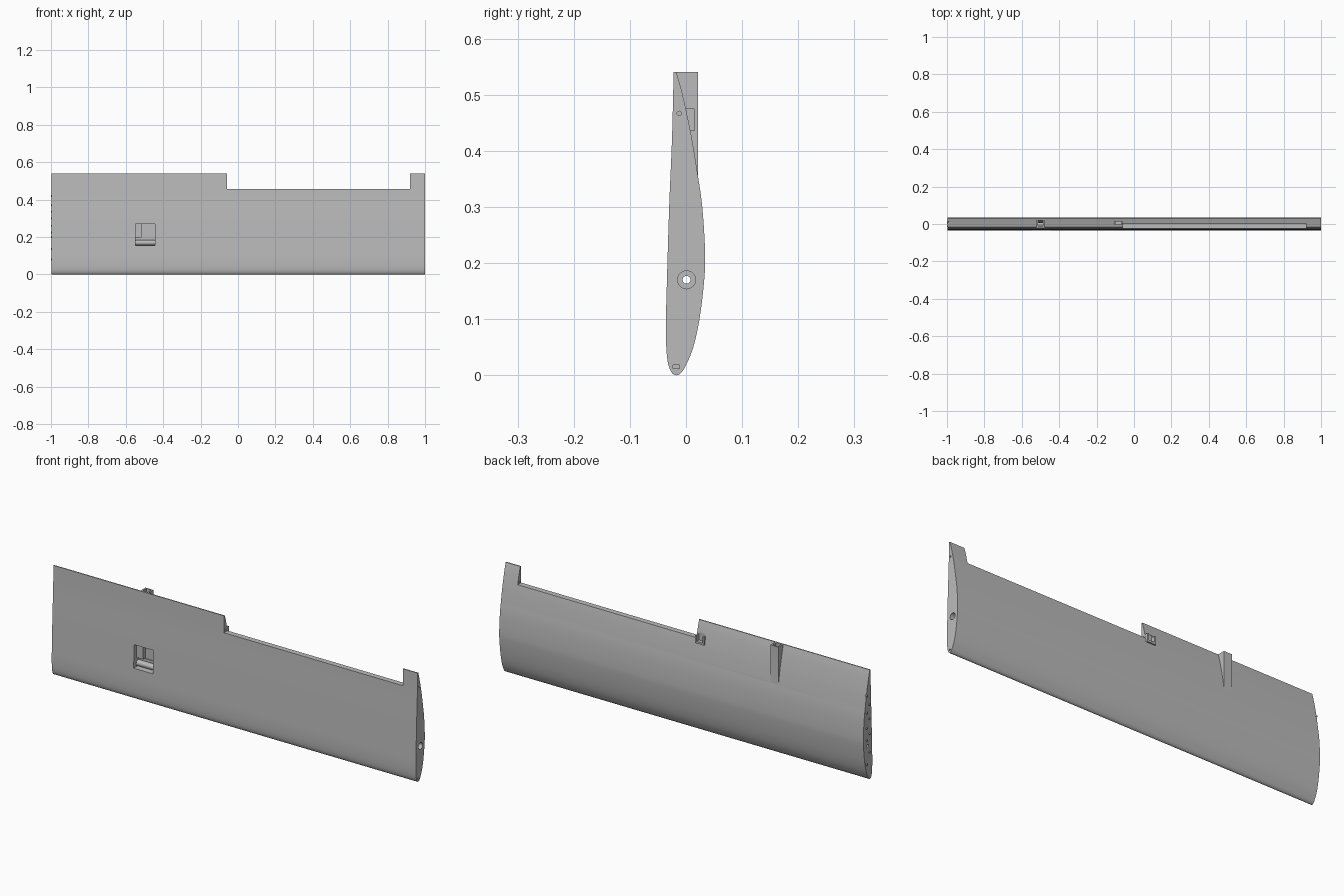
import bpy
import bmesh
import math
from mathutils import Vector

cube = bpy.data.objects.get("Cube")
if cube:
    bpy.data.objects.remove(cube)

grey = bpy.data.materials.new("light_grey")
grey.use_nodes = True
colour = (0.5, 0.5, 0.5, 1)
grey.diffuse_color = colour
for node in grey.node_tree.nodes:
    if node.type == "BSDF_PRINCIPLED":
        node.inputs["Base Color"].default_value = colour


def prism(name, profile, x0, x1):
    """Extrude a (y, z) outline along x."""
    bm = bmesh.new()
    ends = [[bm.verts.new((x, y, z)) for y, z in profile] for x in (x0, x1)]
    n = len(profile)
    for end in ends:
        bm.faces.new(end)
    for i in range(n):
        j = (i + 1) % n
        bm.faces.new((ends[0][i], ends[0][j], ends[1][j], ends[1][i]))
    bmesh.ops.recalc_face_normals(bm, faces=bm.faces)
    mesh = bpy.data.meshes.new(name)
    bm.to_mesh(mesh)
    bm.free()
    mesh.materials.append(grey)
    obj = bpy.data.objects.new(name, mesh)
    bpy.context.collection.objects.link(obj)
    return obj


def box(name, x0, x1, y0, y1, z0, z1):
    return prism(name, [(y0, z0), (y1, z0), (y1, z1), (y0, z1)], x0, x1)


def rod(name, y, z, r, x0, x1, sides=24):
    angles = [2 * math.pi * i / sides for i in range(sides)]
    return prism(name, [(y + r * math.cos(a), z + r * math.sin(a)) for a in angles], x0, x1)


def combine(target, tool, operation):
    mod = target.modifiers.new("combine", "BOOLEAN")
    mod.operation = operation
    mod.solver = "EXACT"
    mod.object = tool
    bpy.context.view_layer.objects.active = target
    bpy.ops.object.modifier_apply(modifier=mod.name)
    bpy.data.objects.remove(tool)


def smooth_path(points, steps=6):
    """Catmull-Rom curve through an open list of points."""
    p = [Vector(q) for q in points]
    p = [2 * p[0] - p[1]] + p + [2 * p[-1] - p[-2]]
    out = []
    for a, b, c, d in zip(p, p[1:], p[2:], p[3:]):
        for k in range(steps):
            t = k / steps
            out.append(0.5 * (2 * b + (c - a) * t + (2 * a - 5 * b + 4 * c - d) * t ** 2
                              + (3 * b - a - 3 * c + d) * t ** 3))
    return out + [p[-2]]


# Wing body: aerofoil standing on its leading edge
aerofoil = smooth_path([
    (-0.022, 0.54), (-0.025, 0.42), (-0.030, 0.30), (-0.0345, 0.15), (-0.036, 0.08),
    (-0.0335, 0.03), (-0.027, 0.007), (-0.018, 0), (-0.009, 0.004), (0.0, 0.018),
    (0.013, 0.05), (0.024, 0.10), (0.0325, 0.17), (0.034, 0.22), (0.029, 0.30),
    (0.0205, 0.36), (0.009, 0.43), (-0.006, 0.50), (-0.017, 0.54)])
wing = prism("wing", aerofoil, -0.996, 1)

# Control surface notch in the trailing edge
combine(wing, box("notch", -0.06, 0.92, -0.1, 0.1, 0.457, 0.6), "DIFFERENCE")

# Linkage fairing and hinge bracket on the back
fairing = [(-0.019, 0.54), (0.021, 0.54), (0.021, 0.352), (0.0, 0.34)]
combine(wing, prism("fairing", fairing, -0.522, -0.478), "UNION")
combine(wing, box("bracket", -0.108, -0.0605, -0.008, 0.015, 0.435, 0.475), "UNION")
combine(wing, box("bracket_slot", -0.1, -0.069, -0.004, 0.03, 0.445, 0.485), "DIFFERENCE")

# Equipment bay in the front skin, stepped inside, with a linkage channel
bay_cuts = [(-0.548, -0.514, -0.01, 0.197, 0.27),
            (-0.515, -0.443, 0.012, 0.195, 0.27),
            (-0.548, -0.443, 0.008, 0.155, 0.198)]
for x0, x1, depth, z0, z1 in bay_cuts:
    combine(wing, box("bay", x0, x1, -0.1, depth, z0, z1), "DIFFERENCE")
channel = [(-0.012, 0.56), (0.016, 0.56), (0.016, 0.40), (0.004, 0.25), (-0.012, 0.25)]
combine(wing, prism("channel", channel, -0.514, -0.486), "DIFFERENCE")

# Spar tube crossing the bay, spar bore, and smaller rod holes
combine(wing, rod("spar_tube", 0, 0.17, 0.0145, -0.56, -0.43), "UNION")
combine(wing, rod("spar_bore", 0.001, 0.17, 0.007, -1.1, 1.1), "DIFFERENCE")
combine(wing, rod("spar_socket", 0.001, 0.17, 0.016, 0.6, 1.1, 32), "DIFFERENCE")
combine(wing, rod("hinge_hole", -0.012, 0.4665, 0.004, -0.09, 1.1, 16), "DIFFERENCE")
combine(wing, box("nose_slot", 0.95, 1.1, -0.023, -0.012, 0.012, 0.018), "DIFFERENCE")

# Locating pegs on the root end
pegs = [rod("root_peg_%d" % i, -0.012 if i % 2 else 0.008, z, 0.005, -1, -0.99, 12)
        for i, z in enumerate((0.08, 0.135, 0.2, 0.225, 0.26, 0.3, 0.335, 0.37, 0.42))]

# Smooth skin with crisp edges
bpy.ops.object.select_all(action="DESELECT")
for obj in [wing] + pegs:
    obj.select_set(True)
bpy.context.view_layer.objects.active = wing
bpy.ops.object.shade_smooth_by_angle(angle=math.radians(30))
